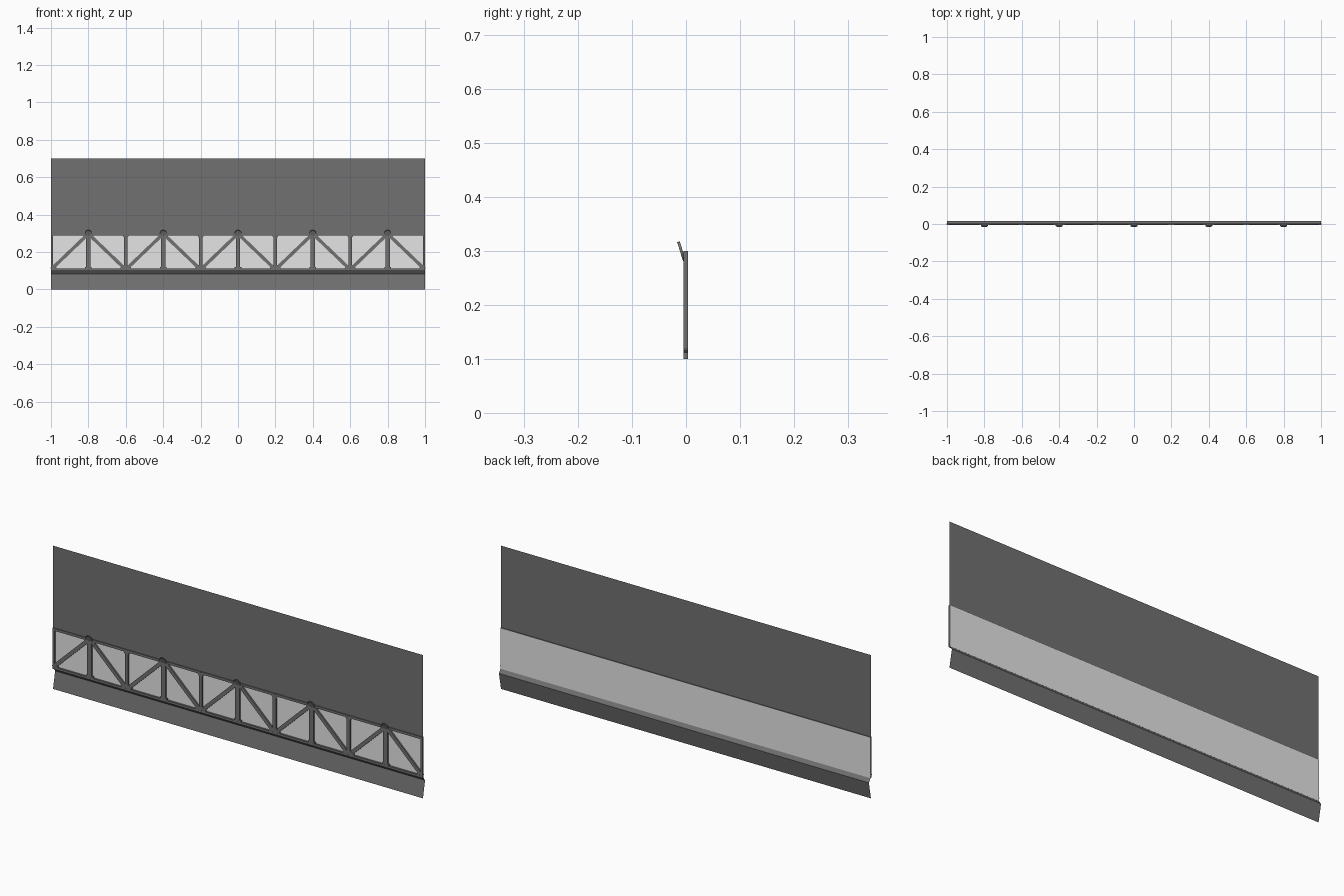
import bpy, bmesh, math
from mathutils import Matrix, Vector

if "Cube" in bpy.data.objects:
    bpy.data.objects.remove(bpy.data.objects["Cube"])


def material(name, c):
    m = bpy.data.materials.new(name)
    m.diffuse_color = (c, c, c, 1)
    m.use_nodes = True
    m.node_tree.nodes["Principled BSDF"].inputs["Base Color"].default_value = m.diffuse_color
    return m


DARK = material("dark_grey", 0.165)
LIGHT = material("light_grey", 0.78)


def finish(bm, name, mat, normals=True):
    if normals:
        bmesh.ops.recalc_face_normals(bm, faces=bm.faces)
    me = bpy.data.meshes.new(name)
    bm.to_mesh(me)
    bm.free()
    me.materials.append(mat)
    ob = bpy.data.objects.new(name, me)
    bpy.context.collection.objects.link(ob)
    return ob


def sheet(name, profile, mat):
    """Thin sheet running along x from a (y, z) profile, listed bottom to top."""
    bm = bmesh.new()
    rows = [[bm.verts.new((x, y, z)) for x in (-1, 1)] for y, z in profile]
    for a, b in zip(rows, rows[1:]):
        bm.faces.new((a[0], a[1], b[1], b[0]))
    return finish(bm, name, mat, False)


def prism(bm, pts, y0, y1):
    """Extrude an (x, z) outline from y0 to y1."""
    f = [bm.verts.new((x, y0, z)) for x, z in pts]
    b = [bm.verts.new((x, y1, z)) for x, z in pts]
    bm.faces.new(f)
    bm.faces.new(b[::-1])
    n = len(pts)
    for i in range(n):
        j = (i + 1) % n
        bm.faces.new((f[i], b[i], b[j], f[j]))


def rect(bm, x0, x1, z0, z1, y0, y1):
    prism(bm, [(x0, z0), (x1, z0), (x1, z1), (x0, z1)], y0, y1)


# Sheets: wall above, bent skirt below, light infill behind the truss
sheet("upper_wall", [(0.0, 0.29), (0.0, 0.7)], DARK)
sheet("lower_skirt", [(0.0, 0.0), (0.016, 0.082), (0.003, 0.101)], DARK)
sheet("infill_panel", [(0.0042, 0.1), (0.0042, 0.299)], LIGHT)

# Top and bottom chords
bm = bmesh.new()
rect(bm, -1, 1, 0.288, 0.3, -0.004, 0.004)
rect(bm, -1, 1, 0.1, 0.111, -0.005, 0.004)
finish(bm, "truss_chords", DARK)

# Posts: wide under the discs, slimmer between them, half width at the ends
bm = bmesh.new()
for i in range(5):
    x = -0.8 + 0.4 * i
    rect(bm, x - 0.012, x + 0.012, 0.105, 0.295, -0.0048, 0.0038)
    rect(bm, x - 0.018, x + 0.018, 0.109, 0.119, -0.0044, 0.0036)
for i in range(4):
    x = -0.6 + 0.4 * i
    rect(bm, x - 0.009, x + 0.009, 0.105, 0.295, -0.0045, 0.0038)
for s in (-1, 1):
    rect(bm, min(s, s * 0.99), max(s, s * 0.99), 0.1, 0.3, -0.0045, 0.0038)
finish(bm, "truss_posts", DARK)

# Diagonal braces
bm = bmesh.new()
for i in range(5):
    x = -0.8 + 0.4 * i
    for s in (-1, 1):
        a, b = Vector((x + s * 0.197, 0.109)), Vector((x + s * 0.006, 0.292))
        d = (b - a).normalized() * 0.009
        n = Vector((-d.y, d.x))
        prism(bm, [a + n, b + n, b - n, a - n], -0.0038, 0.0036)
finish(bm, "truss_diagonals", DARK)

# Gusset plates at the joints
bm = bmesh.new()
for i in range(4):
    x = -0.6 + 0.4 * i
    prism(bm, [(x - 0.032, 0.105), (x + 0.032, 0.105), (x + 0.028, 0.117),
               (x + 0.012, 0.13), (x - 0.012, 0.13), (x - 0.028, 0.117)], -0.0047, 0.0034)
    prism(bm, [(x - 0.017, 0.292), (x + 0.017, 0.292), (x + 0.015, 0.285),
               (x + 0.008, 0.277), (x - 0.008, 0.277), (x - 0.015, 0.285)], -0.0042, 0.0034)
for i in range(5):
    x = -0.8 + 0.4 * i
    prism(bm, [(x - 0.03, 0.292), (x + 0.03, 0.292), (x + 0.02, 0.277),
               (x - 0.02, 0.277)], -0.0046, 0.0034)
for s in (-1, 1):
    prism(bm, [(s, 0.105), (s * 0.968, 0.105), (s * 0.972, 0.117),
               (s * 0.988, 0.13), (s, 0.13)], -0.0047, 0.0034)
finish(bm, "gusset_plates", DARK)

# Tilted round discs with a recessed face on the top chord
bm = bmesh.new()
for i in range(5):
    m = (Matrix.Translation((-0.8 + 0.4 * i, -0.0085, 0.2995))
         @ Matrix.Rotation(math.radians(90 + 17), 4, 'X'))
    r = bmesh.ops.create_cone(bm, cap_ends=True, segments=20, radius1=0.0185,
                              radius2=0.0185, depth=0.005, matrix=m)
    faces = {f for v in r["verts"] for f in v.link_faces}
    front = min((f for f in faces if len(f.verts) > 4),
                key=lambda f: f.calc_center_median().y)
    bmesh.ops.inset_region(bm, faces=[front], thickness=0.005, depth=-0.002)
finish(bm, "chord_discs", DARK)
